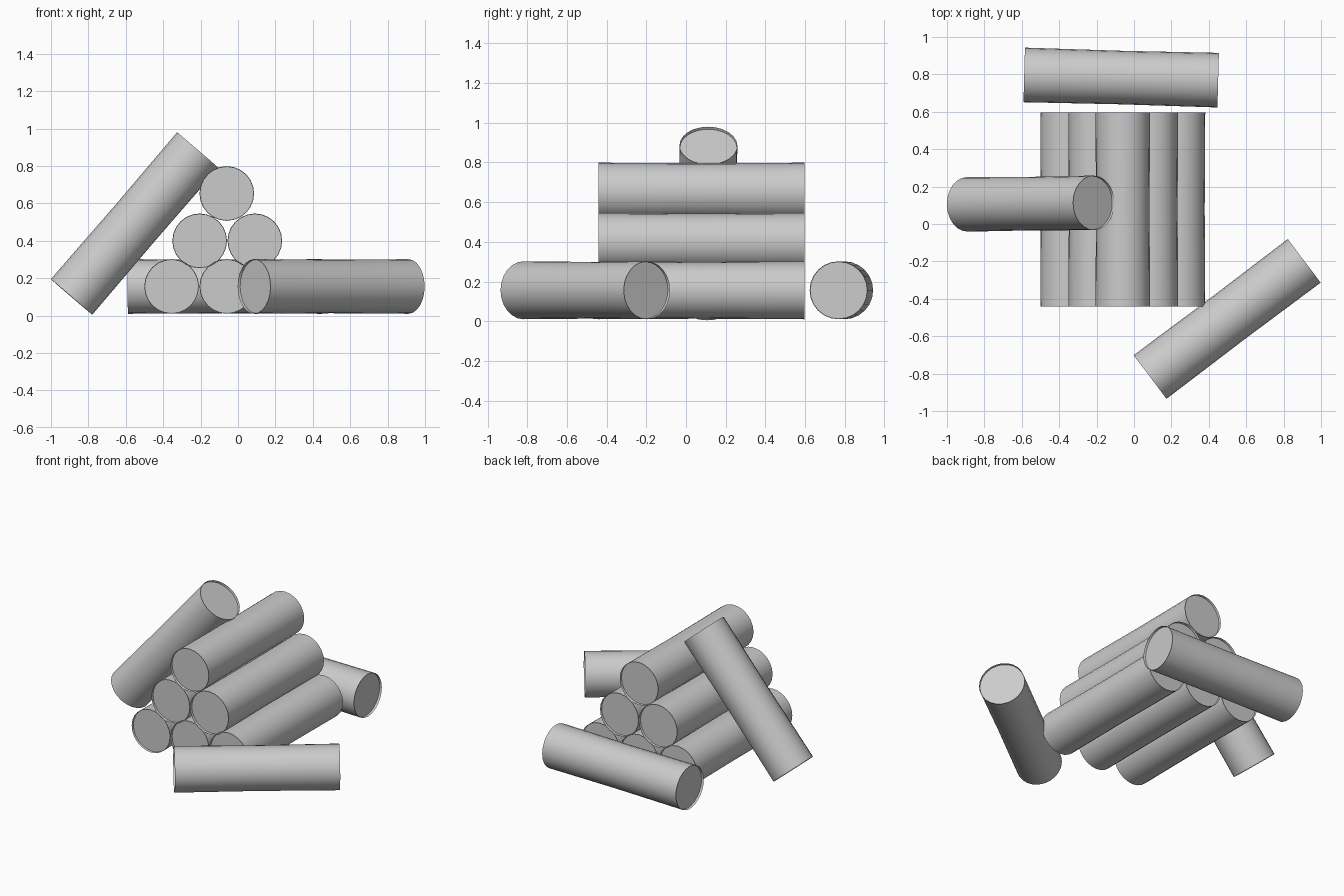
import bpy
import bmesh
import math
from mathutils import Vector

cube = bpy.data.objects.get("Cube")
if cube:
    bpy.data.objects.remove(cube, do_unlink=True)

RADIUS = 0.146
SIDES = 24
RECESS = 0.015

grey = bpy.data.materials.new("plain_grey")
grey.use_nodes = True
grey.diffuse_color = (0.6, 0.6, 0.6, 1)
grey.node_tree.nodes["Principled BSDF"].inputs["Base Color"].default_value = (0.6, 0.6, 0.6, 1)


def add_log(name, start, end):
    """Log between two end centres: slim waist and slightly sunken end faces."""
    start, end = Vector(start), Vector(end)
    half = (end - start).length / 2
    rim = RADIUS * 0.985
    # profile of (radius, position along the log), from cap to cap
    profile = [(rim, RECESS - half), (RADIUS, -half), (RADIUS * 0.98, 0),
               (RADIUS, half), (rim, half - RECESS)]
    bm = bmesh.new()
    rings = []
    for r, z in profile:
        angles = [math.tau * i / SIDES for i in range(SIDES)]
        rings.append([bm.verts.new((r * math.cos(a), r * math.sin(a), z)) for a in angles])
    for low, high in zip(rings, rings[1:]):
        for i in range(SIDES):
            j = (i + 1) % SIDES
            bm.faces.new((low[i], low[j], high[j], high[i]))
    bm.faces.new(list(reversed(rings[0])))
    bm.faces.new(rings[-1])
    mesh = bpy.data.meshes.new(name)
    bm.to_mesh(mesh)
    bm.free()
    mesh.materials.append(grey)
    log = bpy.data.objects.new(name, mesh)
    bpy.context.collection.objects.link(log)
    log.location = (start + end) / 2
    log.rotation_euler = (end - start).to_track_quat('Z', 'Y').to_euler()
    bpy.ops.object.select_all(action='DESELECT')
    log.select_set(True)
    bpy.context.view_layer.objects.active = log
    bpy.ops.object.shade_smooth_by_angle(angle=math.radians(35))


# Stacked pyramid of logs
rows = {"bottom": (0.156, (-0.355, -0.06, 0.235)),
        "middle": (0.40, (-0.205, 0.09)),
        "top": (0.653, (-0.06,))}
for row, (z, xs) in rows.items():
    for n, x in enumerate(xs, 1):
        add_log(f"{row}_log_{n}", (x, -0.44, z), (x, 0.597, z))

# Loose logs around the stack
add_log("leaning_log", (-0.89, 0.105, 0.10), (-0.215, 0.113, 0.885))
add_log("back_log", (-0.587, 0.797, 0.156), (0.45, 0.769, 0.156))
add_log("front_log", (0.086, -0.818, 0.156), (0.91, -0.197, 0.156))
